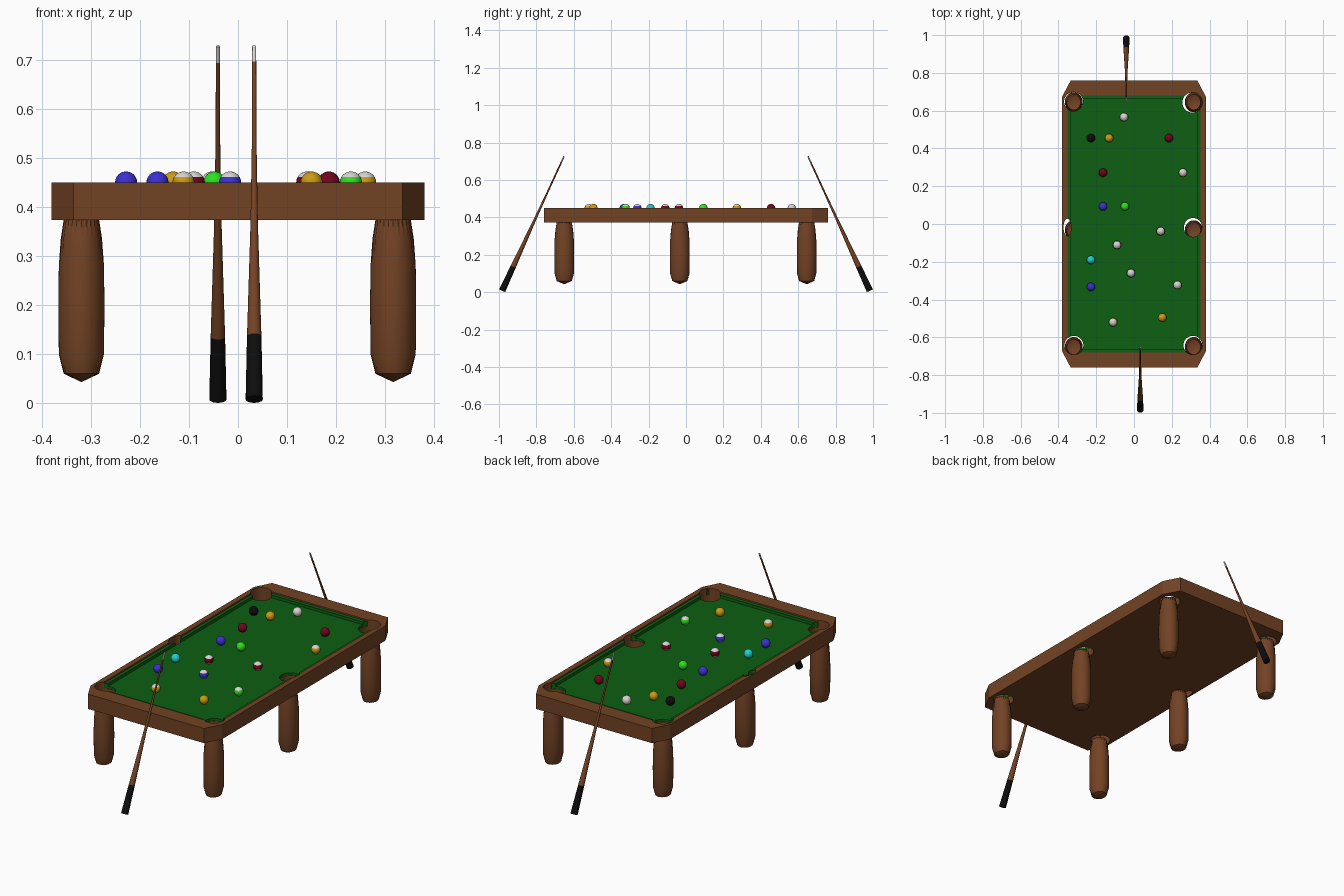
import bpy, bmesh, math
from mathutils import Vector

if "Cube" in bpy.data.objects:
    bpy.data.objects.remove(bpy.data.objects["Cube"])

# ---- colours (linear) ----
def mat(name, rgb):
    m = bpy.data.materials.new(name)
    m.diffuse_color = (*rgb, 1)
    m.use_nodes = True
    m.node_tree.nodes["Principled BSDF"].inputs["Base Color"].default_value = m.diffuse_color
    return m

WOOD = mat("brown wood", (0.17, 0.055, 0.018))
CLOTH = mat("green cloth", (0.004, 0.115, 0.006))
BLACK = mat("black", (0.004, 0.004, 0.004))
WHITE = mat("white", (0.68, 0.66, 0.63))
BLUE = mat("blue", (0.045, 0.03, 0.65))
YELLOW = mat("yellow", (0.60, 0.32, 0.008))
RED = mat("dark red", (0.16, 0.002, 0.012))
LIME = mat("bright green", (0.03, 0.75, 0.015))
CYAN = mat("cyan", (0.015, 0.62, 0.62))


def finish(bm, name, mats, smooth=False):
    bmesh.ops.recalc_face_normals(bm, faces=bm.faces)
    me = bpy.data.meshes.new(name)
    bm.to_mesh(me)
    bm.free()
    for m in mats:
        me.materials.append(m)
    ob = bpy.data.objects.new(name, me)
    bpy.context.collection.objects.link(ob)
    if smooth:
        bpy.ops.object.select_all(action='DESELECT')
        ob.select_set(True)
        bpy.context.view_layer.objects.active = ob
        bpy.ops.object.shade_smooth_by_angle(angle=math.radians(35))
    return ob


def prism(name, pts, z0, z1, m):
    bm = bmesh.new()
    face = bm.faces.new([bm.verts.new((x, y, z0)) for x, y in pts])
    top = bmesh.ops.extrude_face_region(bm, geom=[face], use_keep_orig=True)
    bmesh.ops.translate(bm, vec=(0, 0, z1 - z0),
                        verts=[v for v in top['geom'] if isinstance(v, bmesh.types.BMVert)])
    return finish(bm, name, [m])


def rect(x, y):
    return [(-x, -y), (x, -y), (x, y), (-x, y)]


def ellipse(cx, cy, rx, ry, n=32):
    return [(cx + rx * math.cos(2 * math.pi * i / n),
             cy + ry * math.sin(2 * math.pi * i / n)) for i in range(n)]


def lathe(name, prof, mats, n=24, slot=lambda k: 0, flutes=(), sy=1.0):
    """Spin (radius, z) points; slot(k) is the material of band k."""
    bm = bmesh.new()
    rings = []
    for k, (r, z) in enumerate(prof):
        if r < 1e-6:
            rings.append([bm.verts.new((0, 0, z))] * n)
            continue
        ring = []
        for i in range(n):
            a = 2 * math.pi * i / n
            q = r * (0.95 if k in flutes and i % 2 else 1)
            ring.append(bm.verts.new((q * math.cos(a), sy * q * math.sin(a), z)))
        rings.append(ring)
    for k in range(len(prof) - 1):
        a, b = rings[k], rings[k + 1]
        for i in range(n):
            j = (i + 1) % n
            vs = list(dict.fromkeys((a[i], a[j], b[j], b[i])))
            bm.faces.new(vs).material_index = slot(k)
    return finish(bm, name, mats, smooth=True)


def cut(ob, cutters):
    bpy.context.view_layer.objects.active = ob
    for c in cutters:
        c.hide_render = True
        mod = ob.modifiers.new("cut", 'BOOLEAN')
        mod.operation = 'DIFFERENCE'
        mod.solver = 'EXACT'
        mod.object = c
        bpy.ops.object.modifier_apply(modifier=mod.name)


# ---- table body, cloth tray and pockets ----
outline = [(-0.335, -0.76), (0.335, -0.76), (0.38, -0.675), (0.38, 0.675),
           (0.335, 0.76), (-0.335, 0.76), (-0.38, 0.675), (-0.38, -0.675)]
body = prism("table_body", outline, 0.373, 0.45, WOOD)
cloth = prism("cloth_and_cushions", rect(0.351, 0.679), 0.416, 0.443, CLOTH)
recess = prism("recess_cutter", rect(0.352, 0.68), 0.415, 0.5, WOOD)
bed = prism("bed_cutter", rect(0.335, 0.661), 0.428, 0.5, CLOTH)

pockets = [(0.309, 0.643, 0.053, 0.053), (-0.32, 0.648, 0.05, 0.05),
           (0.312, -0.642, 0.05, 0.05), (-0.318, -0.642, 0.05, 0.05),
           (0.312, -0.018, 0.048, 0.05), (-0.353, -0.018, 0.02, 0.046)]
holes = [prism("pocket_cutter", ellipse(*p), 0.3, 0.6, WOOD) for p in pockets]
cut(body, [recess] + holes)
cut(cloth, [bed] + holes)
for c in [recess, bed] + holes:
    bpy.data.objects.remove(c)

# ---- six legs, fluted at the tapered ends, hollow at the top ----
leg_prof = [(0.036, 0.374), (0.042, 0.335), (0.046, 0.28), (0.047, 0.2),
            (0.046, 0.1), (0.036, 0.06), (0, 0.043)]
for side, x in (("left", -0.319), ("right", 0.316)):
    for pos, y in (("front", -0.651), ("middle", -0.033), ("back", 0.645)):
        leg = lathe(f"{pos}_{side}_leg", leg_prof, [WOOD], n=48, flutes=(0, 1, 5), sy=1.12)
        leg.location = (x, y, 0)

# ---- two cues leaning outward ----
def cue(name, x, s):
    butt, tip = Vector((x, s * 0.983, 0.008)), Vector((x, s * 0.652, 0.727))
    d = tip - butt
    L = d.length
    prof = [(0, 0), (0.0175, 0), (0.0147, 0.178 * L), (0.0075, 0.5 * L),
            (0.0045, 0.75 * L), (0.0042, 0.955 * L), (0.004, L), (0, L)]
    ob = lathe(name, prof, [BLACK, WOOD, WHITE], n=20,
               slot=lambda k: 0 if k < 2 else (1 if k < 5 else 2))
    ob.rotation_euler = d.to_track_quat('Z', 'Y').to_euler()
    ob.location = butt

cue("front_cue", 0.033, -1)
cue("back_cue", -0.041, 1)

# ---- balls: solid, or white with a coloured belt ----
R = 0.0225
ball_prof = [(R * math.cos(math.radians(a)) if abs(a) < 90 else 0,
              R * math.sin(math.radians(a))) for a in range(-90, 91, 15)]
solids = [(-0.053, 0.566, WHITE), (-0.228, 0.455, BLACK), (-0.132, 0.455, YELLOW),
          (0.185, 0.455, RED), (-0.164, 0.272, RED), (-0.164, 0.093, BLUE),
          (-0.048, 0.093, LIME), (-0.228, -0.19, CYAN), (-0.228, -0.333, BLUE),
          (0.15, -0.495, YELLOW)]
stripes = [(0.259, 0.272, YELLOW), (0.141, -0.038, RED), (-0.09, -0.111, RED),
           (-0.016, -0.26, BLUE), (0.23, -0.323, LIME), (-0.111, -0.52, YELLOW)]
for kind, items in (("solid", solids), ("striped", stripes)):
    for i, (x, y, m) in enumerate(items):
        belt = kind == "striped"
        ob = lathe(f"{kind}_ball_{i + 1}", ball_prof, [m, WHITE],
                   slot=lambda k: 0 if not belt or 4 <= k <= 7 else 1)
        ob.location = (x, y, 0.4495)
